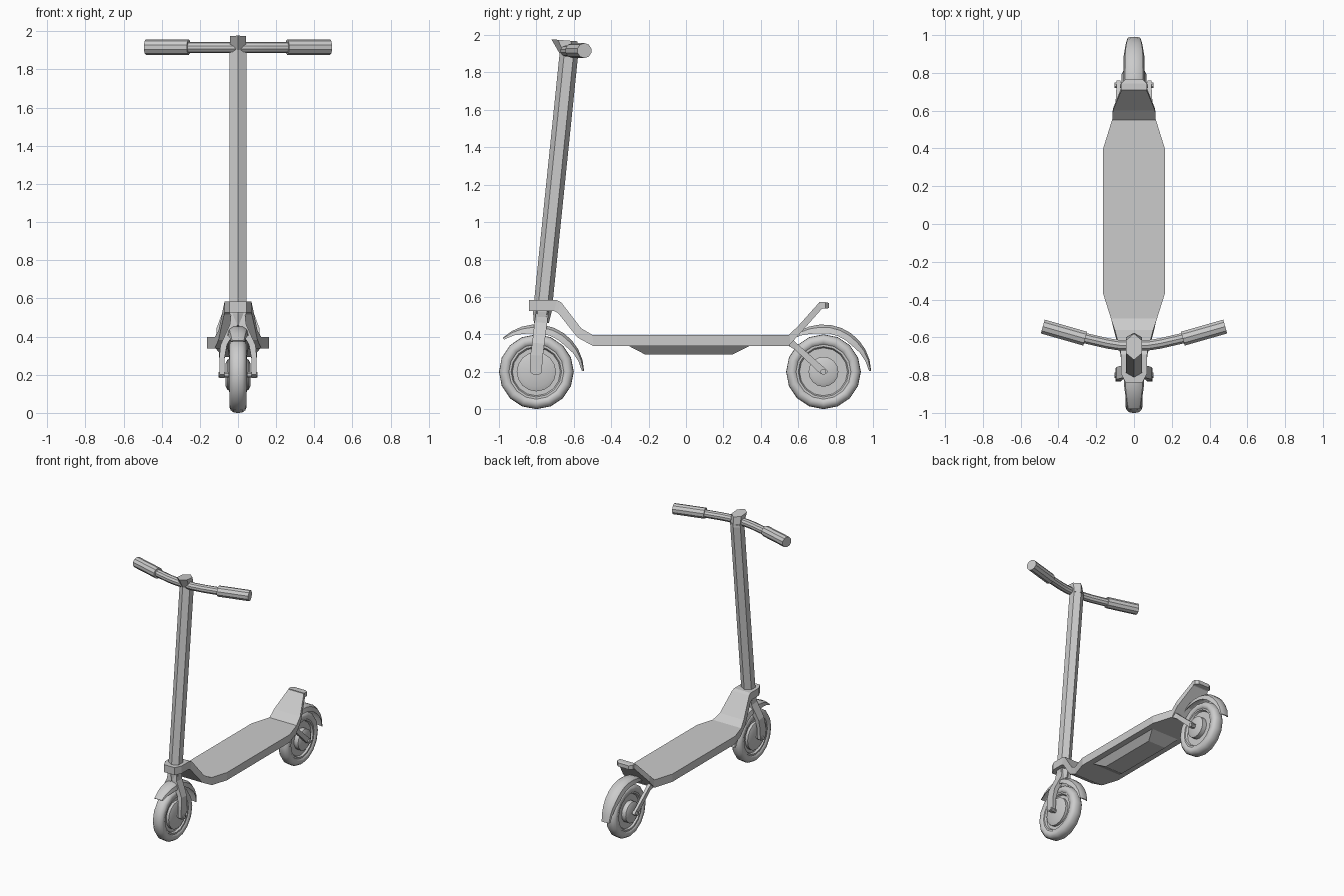
import bpy, bmesh, math
from mathutils import Vector, Matrix

if "Cube" in bpy.data.objects:
    bpy.data.objects.remove(bpy.data.objects["Cube"])


def finish(name, bm, smooth=None):
    bmesh.ops.recalc_face_normals(bm, faces=bm.faces)
    me = bpy.data.meshes.new(name)
    bm.to_mesh(me)
    bm.free()
    ob = bpy.data.objects.new(name, me)
    bpy.context.collection.objects.link(ob)
    if smooth:
        me.shade_smooth()
        me.set_sharp_from_angle(angle=math.radians(smooth))
    return ob


def loft(name, rings, smooth=None, mirror=False):
    """Skin a list of equal-sized point rings, with capped ends."""
    bm = bmesh.new()
    for sx in ((1, -1) if mirror else (1,)):
        vr = [[bm.verts.new((p[0] * sx, p[1], p[2])) for p in r] for r in rings]
        n = len(vr[0])
        for a, b in zip(vr, vr[1:]):
            for i in range(n):
                j = (i + 1) % n
                bm.faces.new((a[i], a[j], b[j], b[i]))
        bm.faces.new(vr[0])
        bm.faces.new(vr[-1])
    return finish(name, bm, smooth)


def slab(w, top, bot):
    """Rectangular section: half width w, (y, z) of the top and bottom edges."""
    return [(-w, *top), (w, *top), (w, *bot), (-w, *bot)]


def side_bar(x0, x1, a, b):
    """Section of a limb between x0 and x1, from (y, z) a to b."""
    return [(x0, *a), (x1, *a), (x1, *b), (x0, *b)]


def hexagon(y, z, r):
    return [(r * math.sin(k * math.pi / 3), y + r * math.cos(k * math.pi / 3), z) for k in range(6)]


def tube(name, path, radius, n=8, mirror=False, smooth=None):
    pts = [Vector(p) for p in path]
    rings = []
    for i, p in enumerate(pts):
        d = (pts[min(i + 1, len(pts) - 1)] - pts[max(i - 1, 0)]).normalized()
        u = d.cross(Vector((0, 0, 1))).normalized()
        v = u.cross(d)
        rings.append([p + radius * (u * math.cos(t) + v * math.sin(t))
                      for t in ((k + .5) * math.tau / n for k in range(n))])
    return loft(name, rings, smooth, mirror)


def lathe(name, profile, y, n, smooth=None):
    """Spin (x, radius) points around the wheel axle."""
    bm = bmesh.new()
    vs = [bm.verts.new((x, y, 0.2 + r)) for x, r in profile]
    es = [bm.edges.new((a, b)) for a, b in zip(vs, vs[1:])]
    bmesh.ops.spin(bm, geom=vs + es, cent=(0, y, 0.2), axis=(1, 0, 0),
                   angle=math.tau, steps=n, use_merge=True)
    bmesh.ops.remove_doubles(bm, verts=bm.verts, dist=1e-4)
    return finish(name, bm, smooth)


def wheel(prefix, y, hub_r, hub_x):
    # tyre: rounded closed section
    sec = [(.045 * math.cos(t), .168 + .035 * math.sin(t)) for t in
           (k * math.tau / 12 for k in range(13))]
    sec = [(x, min(r, .2)) for x, r in sec]
    lathe(prefix + "_tyre", sec, y, 16, 40)
    # rim and recessed disc with raised hub
    half = [(hub_x, 0), (hub_x, hub_r * .75), (hub_x - .01, hub_r), (.02, hub_r), (.02, .128),
            (.034, .135), (.034, .148)]
    lathe(prefix + "_rim", half + [(-x, r) for x, r in reversed(half)], y, 16, 30)
    # axle
    tube(prefix + "_axle", [(-.102, y, .2), (.102, y, .2)], .016)


def fender(name, y):
    rings, n = [], 10
    for k in range(n + 1):
        t = k / n
        a = math.radians(135 - 134 * t)
        s = min(1, .25 + 3.0 * min(t, (1 - t) * .8))
        ring = []
        for off in (0, -.008):
            arc = [(-1, 1), (-.85, .35), (-.45, .06), (.45, .06), (.85, .35), (1, 1)]
            for u, dep in (arc if off == 0 else arc[::-1]):
                w = (.055 + off * .6) * (.55 + .45 * s)
                r = .256 - dep * .05 * s + (off if dep < 1 else 0)
                x = u * w
                ring.append((x, y + r * math.cos(a), .2 + r * math.sin(a)))
        rings.append(ring)
    loft(name, rings, 35)


# wheels and fenders
wheel("front_wheel", -.80, .105, .05)
wheel("rear_wheel", .735, .08, .065)
fender("front_fender", -.80)
fender("rear_fender", .735)

# deck with raised neck
loft("deck", [
    slab(.045, (-.84, .583), (-.84, .525)),
    slab(.07, (-.79, .583), (-.79, .525)),
    slab(.07, (-.69, .583), (-.705, .525)),
    slab(.073, (-.668, .572), (-.685, .515)),
    slab(.102, (-.56, .432), (-.58, .383)),
    slab(.122, (-.5, .397), (-.495, .337)),
    slab(.163, (-.37, .397), (-.37, .337)),
    slab(.163, (.40, .397), (.40, .337)),
    slab(.115, (.555, .397), (.555, .337))])

# battery tray under the deck
loft("battery_tray", [
    [(-.12, -.31, .34), (.12, -.31, .34), (.12, .345, .34), (-.12, .345, .34)],
    [(-.075, -.22, .293), (.075, -.22, .293), (.075, .25, .293), (-.075, .25, .293)]])

# rear kick plate and its light block
loft("kick_plate", [
    slab(.115, (.55, .397), (.555, .345)),
    slab(.112, (.60, .445), (.61, .405)),
    slab(.066, (.71, .568), (.725, .535)),
    slab(.066, (.735, .572), (.735, .54))])
loft("rear_light", [slab(.068, (.712, .572), (.72, .538)), slab(.068, (.745, .572), (.745, .538)),
                    slab(.045, (.765, .568), (.765, .54))])

# rear fork arms
loft("rear_fork", [
    side_bar(.075, .108, (.55, .39), (.55, .337)),
    side_bar(.075, .1, (.60, .345), (.58, .32)),
    side_bar(.072, .092, (.745, .217), (.72, .188)),
    side_bar(.072, .092, (.76, .20), (.74, .184))], mirror=True)

# steering stem and cap
loft("stem", [hexagon(-.773, .46, .04), hexagon(-.768, .52, .05), hexagon(-.625, 1.91, .05)])
loft("stem_cap", [
    hexagon(-.622, 1.89, .047),
    [(x * 1.0, y - .028 + (y + .622) * .45, 1.972 - (y + .622) * .11)
     for x, y, z in hexagon(-.622, 0, .048)]])

# front fork legs
loft("front_fork", [
    side_bar(0, .036, (-.80, .53), (-.735, .53)),
    side_bar(0, .042, (-.81, .465), (-.742, .46)),
    side_bar(.058, .092, (-.822, .355), (-.757, .35)),
    side_bar(.07, .098, (-.832, .29), (-.765, .285)),
    side_bar(.07, .096, (-.835, .20), (-.772, .195)),
    side_bar(.07, .096, (-.812, .182), (-.79, .182))], mirror=True)

# handlebar and grips
half = [(.07, -.643, 1.915), (.14, -.632, 1.915), (.27, -.602, 1.915)]
tube("handlebar", [(-x, y, z) for x, y, z in reversed(half)] + half, .029, 10, smooth=30)
tube("grips", [(.258, -.607, 1.917), (.483, -.543, 1.917)], .04, 10, mirror=True)
